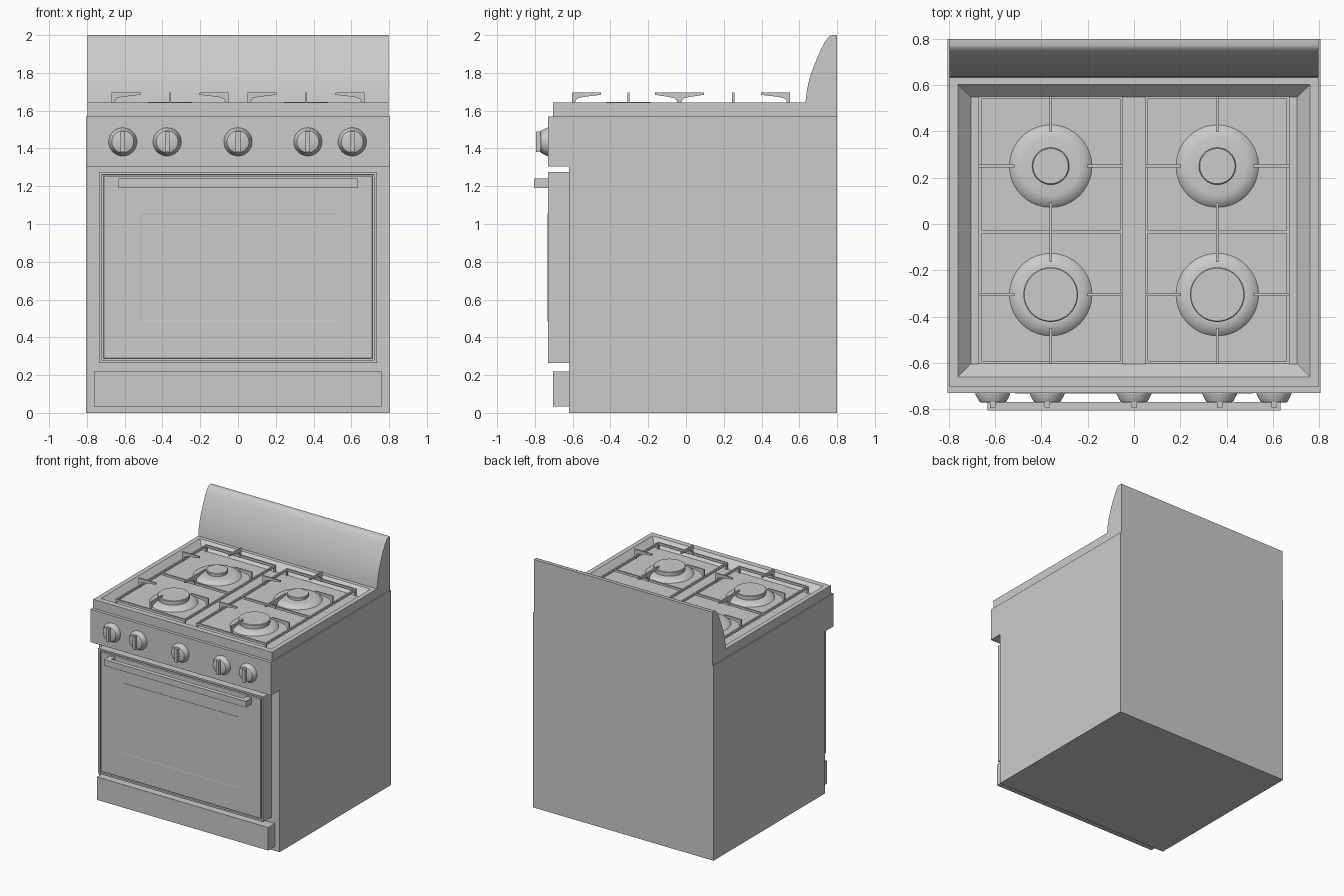
import bpy, bmesh, math
from mathutils import Matrix, Vector

if "Cube" in bpy.data.objects:
    bpy.data.objects.remove(bpy.data.objects["Cube"])


def finish(name, bm, smooth=False):
    bmesh.ops.recalc_face_normals(bm, faces=bm.faces)
    me = bpy.data.meshes.new(name)
    bm.to_mesh(me)
    bm.free()
    ob = bpy.data.objects.new(name, me)
    bpy.context.collection.objects.link(ob)
    if smooth:
        bpy.ops.object.select_all(action='DESELECT')
        bpy.context.view_layer.objects.active = ob
        ob.select_set(True)
        bpy.ops.object.shade_smooth_by_angle(angle=math.radians(35))
    return ob


def add_box(bm, x0, x1, y0, y1, z0, z1):
    m = Matrix.Translation(((x0 + x1) / 2, (y0 + y1) / 2, (z0 + z1) / 2))
    m = m @ Matrix.Diagonal((x1 - x0, y1 - y0, z1 - z0, 1))
    bmesh.ops.create_cube(bm, size=1, matrix=m)


def add_prism(bm, profile, half, matrix=Matrix()):
    # profile lies in local y/z and is extruded from -half to +half in local x
    a, b = [[bm.verts.new(matrix @ Vector((s * half, y, z))) for y, z in profile]
            for s in (-1, 1)]
    n = len(profile)
    bm.faces.new(a)
    bm.faces.new(b[::-1])
    for i in range(n):
        j = (i + 1) % n
        bm.faces.new((a[i], a[j], b[j], b[i]))


def bridge(bm, rings, cap_start=True):
    for a, b in zip(rings, rings[1:]):
        for i in range(len(a)):
            j = (i + 1) % len(a)
            bm.faces.new((a[i], a[j], b[j], b[i]))
    if cap_start:
        bm.faces.new(rings[0])
    bm.faces.new(rings[-1])


def add_lathe(bm, profile, matrix, seg=40):
    bridge(bm, [[bm.verts.new(matrix @ Vector((r * math.cos(2 * math.pi * i / seg),
                                               r * math.sin(2 * math.pi * i / seg), h)))
                 for i in range(seg)] for r, h in profile])


# Body with overhanging control panel
bm = bmesh.new()
add_prism(bm, [(-.62, 0), (-.62, 1.305), (-.73, 1.305), (-.73, 1.57), (.8, 1.57), (.8, 0)], .805)
finish("body", bm)

# Cooktop tray with sloped recess
bm = bmesh.new()
rings = []
for x, y0, y1, z in [(.797, -.705, .8, 1.57), (.797, -.705, .8, 1.642),
                     (.76, -.66, .602, 1.642), (.705, -.605, .548, 1.585)]:
    rings.append([bm.verts.new(p) for p in ((-x, y0, z), (x, y0, z), (x, y1, z), (-x, y1, z))])
bridge(bm, rings)
finish("cooktop", bm)

# Curved backsplash
bm = bmesh.new()
add_prism(bm, [(.8, 1.64), (.632, 1.64), (.638, 1.695), (.647, 1.742), (.661, 1.793), (.679, 1.842),
               (.697, 1.886), (.716, 1.926), (.733, 1.96), (.748, 1.982), (.76, 1.995),
               (.772, 2), (.8, 2)], .797)
finish("backsplash", bm, True)

# Oven door with grooved border and window
bm = bmesh.new()
add_box(bm, -.735, .735, -.73, -.62, .265, 1.275)
bm.faces.ensure_lookup_table()
front = min(bm.faces, key=lambda f: f.calc_center_median().y)
for thick, depth in [(.02, 0), (.003, -.012), (.009, 0), (.003, .012)]:
    bmesh.ops.inset_region(bm, faces=[front], thickness=thick, depth=depth)
finish("oven_door", bm)

# Window pane framed by a thin recessed gap
bm = bmesh.new()
add_box(bm, -.515, .515, -.732, -.722, .485, 1.055)
front = min(bm.faces, key=lambda f: f.calc_center_median().y)
bmesh.ops.inset_region(bm, faces=[front], thickness=.004, depth=-.001)
finish("oven_window", bm)

# Door handle with end brackets
bm = bmesh.new()
add_box(bm, -.633, .633, -.805, -.77, 1.19, 1.24)
for s in (-1, 1):
    add_box(bm, s * .61 - .023, s * .61 + .023, -.772, -.725, 1.19, 1.24)
finish("door_handle", bm)

# Bottom drawer
bm = bmesh.new()
add_box(bm, -.763, .763, -.705, -.615, .035, .22)
finish("drawer", bm)

# Control knobs
for x in (-.61, -.375, 0, .37, .605):
    bm = bmesh.new()
    m = Matrix.Translation((x, -.728, 1.435)) @ Matrix.Rotation(math.pi / 2, 4, 'X')
    add_lathe(bm, [(.075, 0), (.075, .008), (.058, .04), (.052, .043)], m)
    add_box(bm, x - .012, x + .012, -.793, -.74, 1.38, 1.49)
    finish("knob", bm, True)

# Burners: raised dome and flat cap
for x in (-.36, .36):
    for y, r, top in ((.25, .08, 1.638), (-.305, .118, 1.647)):
        m = Matrix.Translation((x, y, 0))
        bm = bmesh.new()
        add_lathe(bm, [(.18, 1.583), (.174, 1.59), (.16, 1.6), (.143, 1.608), (.125, 1.611)], m)
        finish("burner_dome", bm, True)
        bm = bmesh.new()
        add_lathe(bm, [(r - .006, 1.609), (r - .006, 1.622), (r, 1.624), (r, top - .004),
                       (r - .004, top)], m)
        finish("burner_cap", bm, True)

# Pan supports: low frame with raised fingers
W = .006
for cx in (-.36, .36):
    bm = bmesh.new()
    x0, x1, y0, y1, ym = cx - .305, cx + .305, -.598, .545, -.035
    for y in (y0, ym, y1):
        add_box(bm, x0, x1, y - W, y + W, 1.622, 1.64)
    for x in (x0, x1):
        add_box(bm, x - W, x + W, y0 - W, y1 + W, 1.622, 1.64)
        for y in (y0, y1):
            add_box(bm, x - W, x + W, y - W, y + W, 1.584, 1.625)
    fingers = [(cx, y0, 0), (cx, ym, 0), (cx, ym, 180), (cx, y1, 180)]
    for y in (.25, -.305):
        fingers += [(x0, y, -90), (x1, y, 90)]
    for x, y, ang in fingers:
        m = Matrix.Translation((x, y, 0)) @ Matrix.Rotation(math.radians(ang), 4, 'Z')
        L = .13 if y == ym else .148
        add_prism(bm, [(-W, 1.622), (-W, 1.697), (L, 1.697), (L, 1.684), (.05, 1.672),
                       (.022, 1.664), (.012, 1.65), (.01, 1.622)], W, m)
    finish("pan_support", bm)
